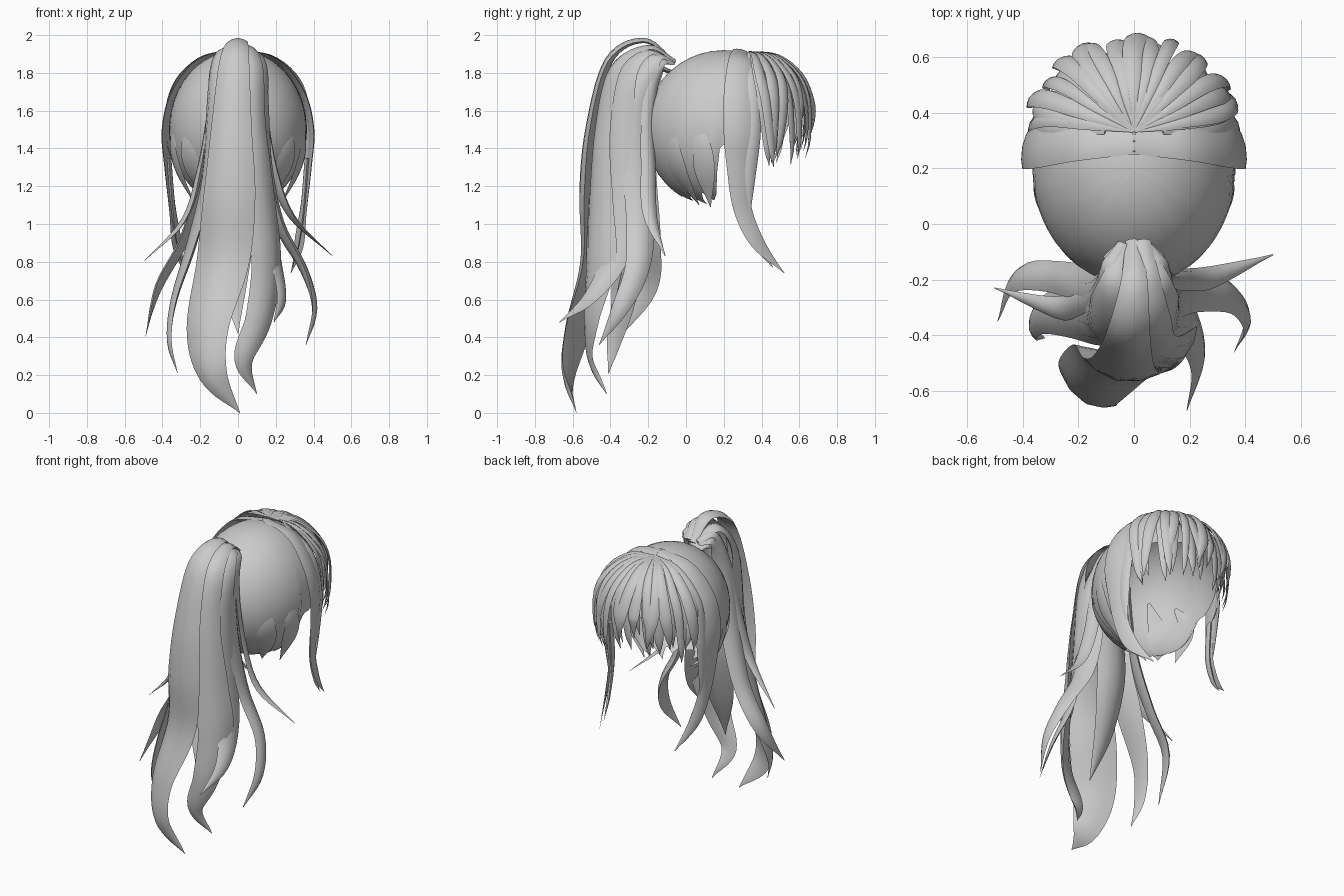
import bpy, math, random
from mathutils import Vector

random.seed(4)
mat = bpy.data.materials.new("hair_grey")
mat.diffuse_color = (0.6, 0.6, 0.6, 1)


def make(name, verts, faces, angle=50):
    me = bpy.data.meshes.new(name)
    me.from_pydata(verts, [], faces)
    me.materials.append(mat)
    me.shade_smooth()
    me.set_sharp_from_angle(angle=math.radians(angle))
    ob = bpy.data.objects.new(name, me)
    bpy.context.collection.objects.link(ob)
    return ob


def spline(p, n):
    """Catmull-Rom through vectors (xyz + half width)."""
    q = [p[0] * 2 - p[1]] + p + [p[-1] * 2 - p[-2]]
    out = []
    for i in range(1, len(q) - 2):
        a, b, c, d = q[i - 1:i + 3]
        for k in range(n):
            t = k / n
            out.append(0.5 * (2 * b + (c - a) * t + (2 * a - 5 * b + 4 * c - d) * t * t
                              + (3 * b - a - 3 * c + d) * t ** 3))
    return out + [p[-1]]


LENS = [(-1, 0), (-.6, .65), (0, 1), (.6, .65), (1, 0), (.55, -.2), (0, -.35), (-.55, -.2)]


def lock(name, pts, centre, thick=0.3, n=5, mirror=False):
    """Tapered strand: pts are (x, y, z, half width), bulging away from centre."""
    s = spline([Vector(p) for p in pts], n)
    verts, faces = [], []
    for i, v in enumerate(s):
        p = v.xyz
        w = max(v.w, 0.002)
        T = (s[min(i + 1, len(s) - 1)].xyz - s[max(i - 1, 0)].xyz).normalized()
        O = p - Vector((centre[0], centre[1], min(p.z, centre[2])))
        S = T.cross(O).normalized()
        N = S.cross(T)
        if N.dot(O) < 0:
            N = -N
        verts += [p + S * (w * a) + N * (w * thick * b) for a, b in LENS]
    m = len(LENS)
    for i in range(len(s) - 1):
        for j in range(m):
            k = (j + 1) % m
            faces.append((i * m + j, i * m + k, (i + 1) * m + k, (i + 1) * m + j))
    faces += [tuple(range(m))[::-1], tuple(range((len(s) - 1) * m, len(s) * m))]
    make(name, verts, faces)
    if mirror:
        make(name + "_mirrored", [Vector((-v.x, v.y, v.z)) for v in verts],
             [f[::-1] for f in faces])


# Open skull cap with a face opening and a jagged nape
EDGE = [(0, 1.62), (50, 1.60), (70, 1.48), (84, 1.42), (92, 1.42), (95, 1.36), (97, 1.17), (106, 1.12),
        (116, 1.17), (128, 1.1), (140, 1.15), (152, 1.12), (166, 1.15), (180, 1.14)]


def edge_z(a):
    for (a0, z0), (a1, z1) in zip(EDGE, EDGE[1:]):
        if a <= a1:
            return z0 + (z1 - z0) * (a - a0) / (a1 - a0)
    return EDGE[-1][1]


cols, rows = 120, 18
verts, faces = [], []
for c in range(cols):
    a = 2 * math.pi * c / cols
    ang = math.degrees(min(a, 2 * math.pi - a))
    end = math.acos((edge_z(ang) - 1.5) / 0.42)
    for r in range(rows + 1):
        t = 0.02 + (end - 0.02) * r / rows
        verts.append((0.365 * math.sin(t) * math.sin(a), 0.2 + 0.42 * math.sin(t) * math.cos(a),
                      1.5 + 0.42 * math.cos(t)))
R = rows + 1
for c in range(cols):
    d = (c + 1) % cols
    faces += [(c * R + r, c * R + r + 1, d * R + r + 1, d * R + r) for r in range(rows)]
faces.append(tuple(c * R for c in range(cols)))
make("skull_cap", verts, faces)

HEAD = (0, 0.2, 1.5)
# Nape strands lying flush on the cap
lock("nape_lock_outer", [(.31, .02, 1.55, .01), (.345, .08, 1.42, .05), (.31, .1, 1.27, .055),
                         (.22, .13, 1.09, 0)], HEAD, .15, mirror=True)
lock("nape_lock_middle", [(.2, -.1, 1.6, .01), (.255, -.08, 1.42, .06), (.225, -.03, 1.26, .06),
                          (.13, .07, 1.1, 0)], HEAD, .15, mirror=True)

# Side bands running over the head into long face-framing locks
lock("side_band", [(-.004, .29, 1.918, .04), (.2, .285, 1.865, .06), (.335, .275, 1.7, .075),
                   (.385, .275, 1.5, .078), (.375, .275, 1.3, .06), (.35, .3, 1.08, .05),
                   (.33, .38, .9, .04), (.28, .52, .74, 0)], HEAD, .2, 6, True)
lock("side_strand_front", [(.1, .34, 1.905, .02), (.29, .36, 1.75, .035), (.36, .365, 1.5, .035),
                           (.36, .34, 1.25, .03), (.34, .34, 1.05, 0)], HEAD, .3, mirror=True)
lock("side_strand_thin", [(.36, .28, 1.35, .03), (.34, .29, 1.1, .03), (.31, .37, .9, .025),
                          (.29, .46, .77, 0)], HEAD, .6, mirror=True)

# Fringe: a sparse outer fan and a flatter inner fan, both from the crown
for layer, count in ((0, 15), (1, 12)):
    for i in range(count):
        deg = -80 + 160 * i / (count - 1) + random.uniform(-3, 3)
        a = math.radians(deg)
        k = abs(deg) / 84
        reach = (.335 + .05 * k) * (1 - .08 * layer) + random.uniform(-.015, .015)
        tip = 1.43 - .1 * k + random.uniform(-.06, .08)
        w = random.uniform(.026, .04)
        twist = math.radians(random.uniform(-12, 12))
        ring = [(.01, 1.915, 0, .015), (.45, 1.89, 0, .65), (.8, 1.79, 0, .95),
                (.97, 1.65, .3, 1), (.99, tip + .1, .7, .65), (.93, tip, 1, 0)]
        lock("fringe_strand", [(reach * f * math.sin(a + twist * g), .33 + reach * f * math.cos(a + twist * g),
                                z, w * h) for f, z, g, h in ring], HEAD, .35, 4)

# Ponytail: big waves
TAIL = (0, -.3, 1.5)
lock("tail_main", [(0, -.06, 1.85, .03), (0, -.22, 1.965, .05), (-.02, -.4, 1.86, .08),
                   (-.035, -.49, 1.5, .11), (-.045, -.51, 1.15, .14), (-.08, -.49, .8, .15),
                   (-.16, -.57, .45, .13), (-.13, -.62, .2, .08), (.01, -.58, 0, 0)], TAIL, .4, 7)
lock("tail_second", [(.03, -.06, 1.86, .03), (.05, -.2, 1.93, .045), (.07, -.37, 1.82, .07),
                     (.08, -.44, 1.5, .08), (.11, -.45, 1.1, .11), (.15, -.45, .8, .11),
                     (.11, -.5, .5, .08), (.03, -.5, .28, .05), (.1, -.42, .1, 0)], TAIL, .4, 7)
lock("tail_inner", [(0, -.07, 1.8, .04), (-.02, -.19, 1.8, .08), (-.03, -.25, 1.5, .11),
                    (-.02, -.24, 1.1, .12), (-.03, -.32, .75, .09), (0, -.42, .42, 0)],
     (0, -.45, 1.5), .35)
# Ponytail: side strands with flicked tips
lock("tail_right_curl", [(.04, -.07, 1.86, .02), (.09, -.22, 1.9, .05), (.12, -.34, 1.7, .08),
                         (.14, -.36, 1.2, .1), (.19, -.37, .85, .08), (.23, -.5, .62, .045),
                         (.19, -.67, .48, 0)], TAIL, .35)
lock("tail_right_long", [(.04, -.07, 1.86, .02), (.09, -.17, 1.87, .05), (.12, -.26, 1.65, .08),
                         (.14, -.25, 1.3, .09), (.21, -.24, 1.0, .08), (.34, -.26, .76, .065),
                         (.4, -.35, .55, .045), (.36, -.46, .36, 0)], TAIL, .45)
lock("tail_right_flick", [(.04, -.07, 1.85, .02), (.1, -.15, 1.84, .035), (.13, -.2, 1.6, .04),
                          (.18, -.2, 1.3, .045), (.28, -.19, 1.04, .04), (.5, -.11, .83, 0)], TAIL, .5)
lock("tail_left_flick", [(-.04, -.07, 1.86, .02), (-.1, -.17, 1.88, .035), (-.14, -.25, 1.6, .045),
                         (-.19, -.28, 1.3, .05), (-.28, -.3, 1.02, .04), (-.5, -.23, .8, 0)], TAIL, .5)
lock("tail_left_curl", [(-.04, -.07, 1.85, .02), (-.09, -.16, 1.84, .05), (-.13, -.22, 1.6, .06),
                        (-.18, -.22, 1.25, .07), (-.28, -.19, .92, .06), (-.42, -.2, .66, .05),
                        (-.49, -.35, .4, 0)], TAIL, .45)
lock("tail_left_long", [(-.04, -.07, 1.86, .02), (-.08, -.22, 1.91, .05), (-.12, -.34, 1.7, .08),
                        (-.15, -.34, 1.25, .1), (-.23, -.31, .9, .1), (-.33, -.33, .6, .065),
                        (-.36, -.38, .38, .04), (-.32, -.41, .21, 0)], TAIL, .4)
